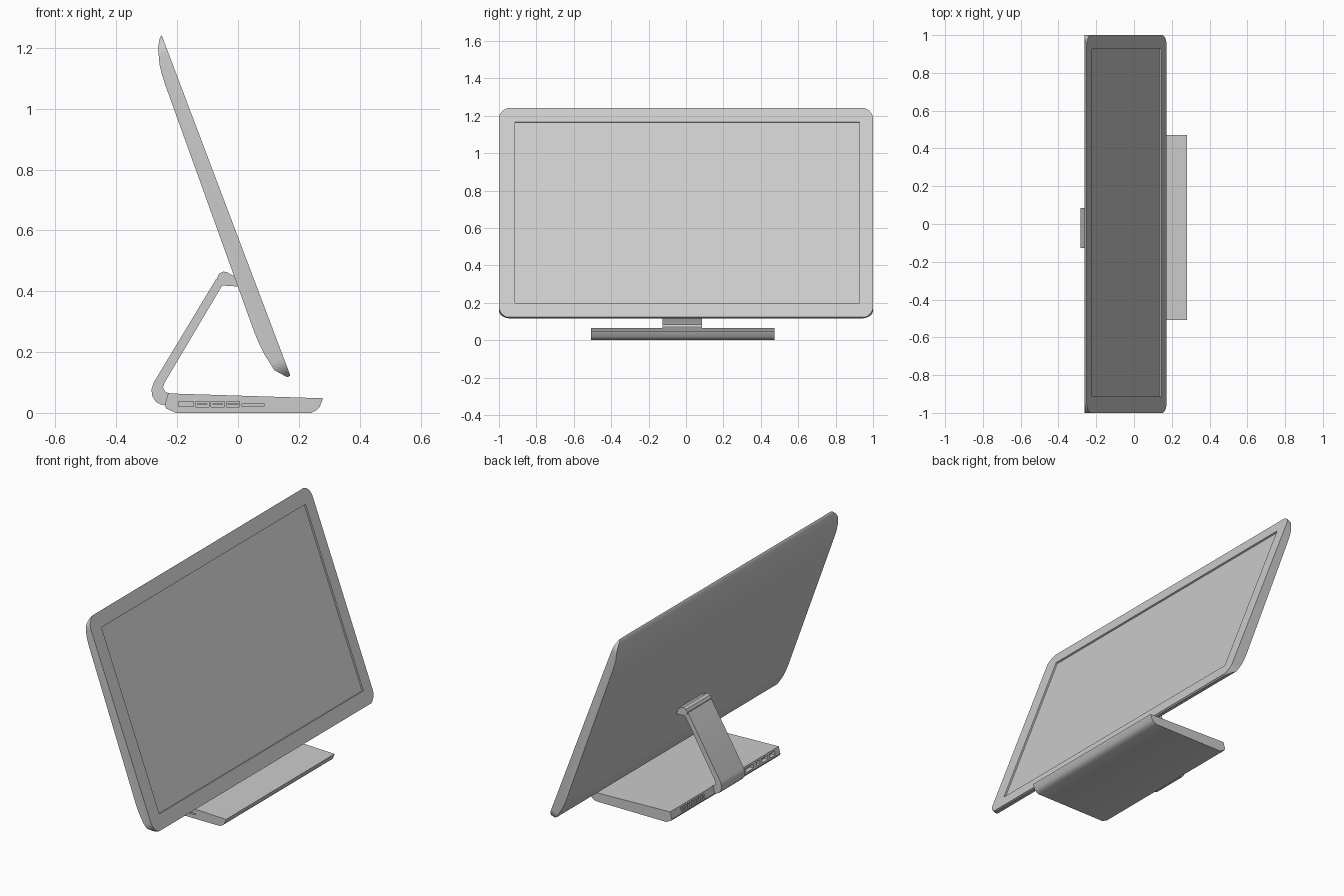
import bpy, bmesh
from math import sin, cos, pi, atan, radians
from mathutils import Matrix

if "Cube" in bpy.data.objects:
    bpy.data.objects.remove(bpy.data.objects["Cube"], do_unlink=True)

grey = bpy.data.materials.new("light_grey")
grey.use_nodes = True
GREY = (0.6, 0.6, 0.6, 1)
grey.diffuse_color = GREY
grey.node_tree.nodes["Principled BSDF"].inputs["Base Color"].default_value = GREY

TILT = Matrix.Rotation(-atan(0.378), 4, 'Y')   # lean of the display


def finish(name, bm, matrix=None):
    if matrix:
        bm.transform(matrix)
    bmesh.ops.recalc_face_normals(bm, faces=bm.faces)
    mesh = bpy.data.meshes.new(name)
    bm.to_mesh(mesh)
    bm.free()
    mesh.materials.append(grey)
    obj = bpy.data.objects.new(name, mesh)
    bpy.context.collection.objects.link(obj)
    return obj


def prism(name, points, step, matrix=None):
    """Extrude a closed outline of 3D points along a vector."""
    bm = bmesh.new()
    face = bm.faces.new([bm.verts.new(p) for p in points])
    top = bmesh.ops.extrude_face_region(bm, geom=[face])["geom"]
    bmesh.ops.translate(bm, vec=step,
                        verts=[v for v in top if isinstance(v, bmesh.types.BMVert)])
    return finish(name, bm, matrix)


def side_profile(name, outline, y0, y1):
    return prism(name, [(x, y0, z) for x, z in outline], (0, y1 - y0, 0))


def boxes(name, spans, matrix=None):
    """One mesh of boxes, each given as x, y and z ranges."""
    bm = bmesh.new()
    for span in spans:
        size = [b - a for a, b in span]
        mid = [(a + b) / 2 for a, b in span]
        bmesh.ops.create_cube(bm, size=1, matrix=Matrix.Translation(mid)
                              @ Matrix.Diagonal((*size, 1)))
    return finish(name, bm, matrix)


def cut(obj, cutter, operation):
    cutter.hide_render = True
    mod = obj.modifiers.new("cut", 'BOOLEAN')
    mod.operation, mod.object, mod.solver = operation, cutter, 'EXACT'
    bpy.context.view_layer.objects.active = obj
    bpy.ops.object.modifier_apply(modifier=mod.name)
    bpy.data.objects.remove(cutter, do_unlink=True)


def smooth(obj):
    bpy.ops.object.select_all(action='DESELECT')
    obj.select_set(True)
    bpy.context.view_layer.objects.active = obj
    bpy.ops.object.shade_smooth_by_angle(angle=radians(28))


# Display: leaning slab with a curved back, rounded corners and recessed panel
display = side_profile("display", [
    (-0.251, 1.242), (-0.258, 1.23), (-0.263, 1.2), (-0.258, 1.145),
    (-0.25, 1.112), (-0.238, 1.075), (0.054, 0.264), (0.07, 0.226),
    (0.087, 0.192), (0.12, 0.14), (0.163, 0.117), (0.172, 0.123)], -1.05, 1.05)

low, high, radius = 0.05, 1.252, 0.065
corners = [(1, high, 0), (-1, high, 1), (-1, low, 2), (1, low, 3)]
outline = []
for y, z, quarter in corners:
    cy = y - radius if y > 0 else y + radius
    cz = z - radius if z == high else z + radius
    for i in range(9):
        a = (quarter + i / 8) * pi / 2
        outline.append((-0.5, cy + radius * cos(a), cz + radius * sin(a)))
cut(display, prism("corner_cutter", outline, (1.5, 0, 0), TILT), 'INTERSECT')
cut(display, boxes("panel_cutter", [((0.195, 0.3), (-0.914, 0.927), (0.135, 1.169))],
                   TILT), 'DIFFERENCE')

# Hinge behind the display
hinge = side_profile("hinge", [
    (-0.07, 0.442), (-0.062, 0.458), (-0.048, 0.465), (-0.035, 0.462),
    (-0.018, 0.452), (0.01, 0.45), (0.01, 0.415), (-0.04, 0.418),
    (-0.057, 0.419), (-0.066, 0.428)], -0.13, 0.088)

# Support arm, curling under into the base
arm = side_profile("support_arm", [
    (-0.072, 0.44), (-0.277, 0.1), (-0.284, 0.078), (-0.283, 0.057),
    (-0.27, 0.036), (-0.255, 0.028), (-0.236, 0.025), (-0.226, 0.064),
    (-0.24, 0.07), (-0.247, 0.084), (-0.241, 0.1), (-0.05, 0.422)], -0.126, 0.085)

# Wedge base
base = side_profile("base", [
    (-0.241, 0.025), (-0.23, 0.064), (0.28, 0.048), (0.268, 0.018),
    (0.258, 0.009), (0.24, 0), (-0.205, 0), (-0.236, 0.015)], -0.508, 0.472)

# Side sockets, rear vents and rear sockets
side = (-0.55, -0.49)
rear = (-0.3, -0.215)
sockets = [((-0.195, -0.147), side, (0.021, 0.038))]
usb = [(x, x + 0.043) for x in (-0.139, -0.088, -0.038)]
sockets += [(span, side, (0.02, 0.038)) for span in usb]
sockets.append(((0.012, 0.087), side, (0.022, 0.029)))
sockets += [(rear, (y, y + 0.011), (0.03, 0.055))
            for y in (0.17 + 0.02 * i for i in range(11))]
sockets += [(rear, (y, y + w), (0.033, 0.054))
            for y, w in ((-0.27, 0.07), (-0.33, 0.03), (-0.4, 0.05), (-0.465, 0.045))]
cut(base, boxes("socket_cutter", sockets), 'DIFFERENCE')
boxes("socket_tongues", [((a + 0.004, b - 0.004), (-0.506, -0.488), (0.027, 0.031))
                         for a, b in usb])

for part in (display, hinge, arm, base):
    smooth(part)
